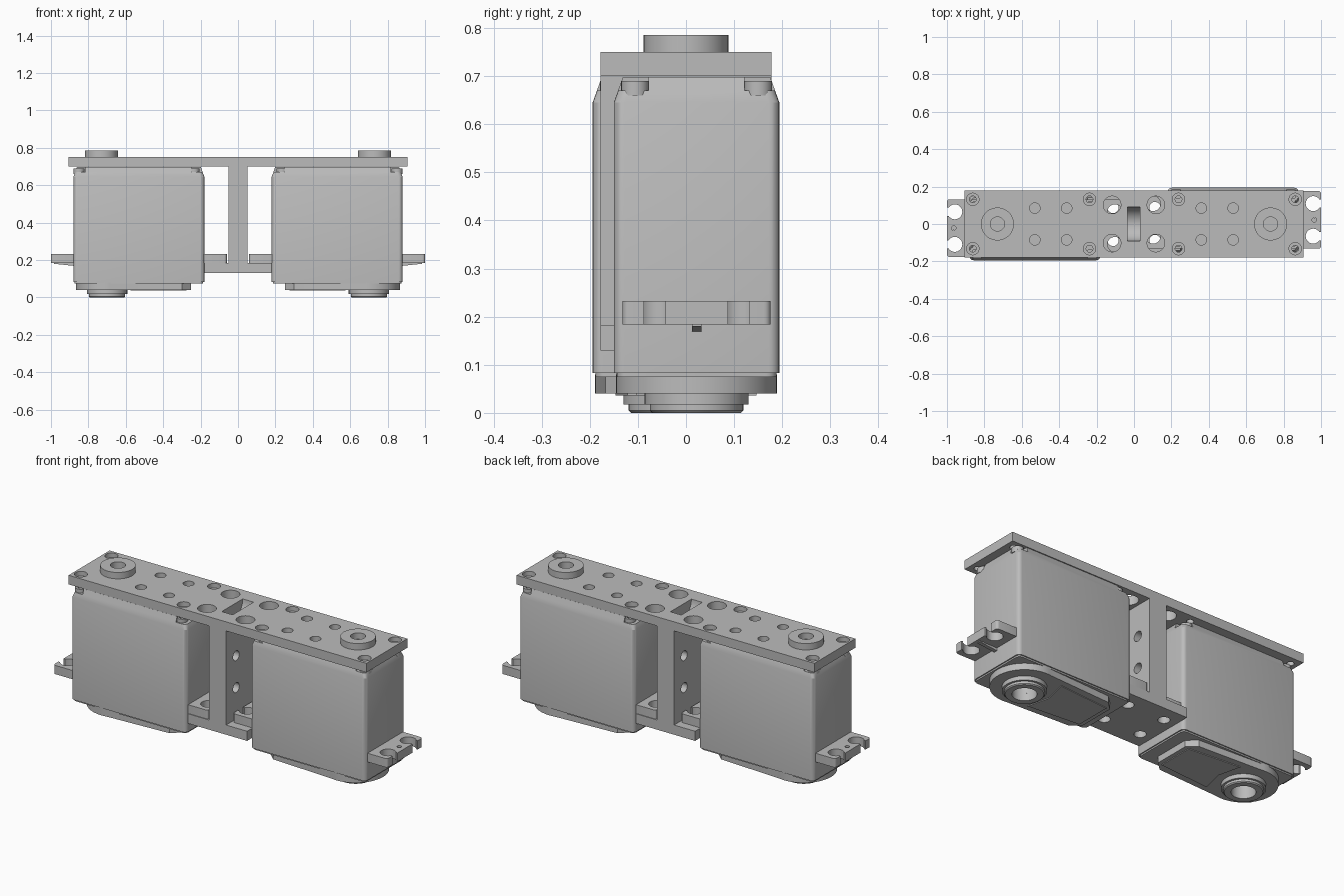
import bpy, bmesh, math
from mathutils import Matrix

cube = bpy.data.objects.get("Cube")
if cube:
    bpy.data.objects.remove(cube)

grey = bpy.data.materials.new("plain_grey")
grey.use_nodes = True
grey.diffuse_color = (0.5, 0.5, 0.5, 1)
grey.node_tree.nodes["Principled BSDF"].inputs["Base Color"].default_value = (0.5, 0.5, 0.5, 1)


def loft(bm, rings):
    """Closed skin through equal rings of points, capped at both ends."""
    loops = [[bm.verts.new(p) for p in ring] for ring in rings]
    n = len(loops[0])
    faces = [bm.faces.new(loops[0]), bm.faces.new(loops[-1])]
    for a, b in zip(loops, loops[1:]):
        for i in range(n):
            j = (i + 1) % n
            faces.append(bm.faces.new((a[i], a[j], b[j], b[i])))
    bmesh.ops.recalc_face_normals(bm, faces=faces)
    return [v for loop in loops for v in loop]


def prism(bm, outline, z0, z1):
    return loft(bm, [[(x, y, z) for x, y in outline] for z in (z0, z1)])


def box(bm, x0, x1, y0, y1, z0, z1):
    return prism(bm, [(x0, y0), (x1, y0), (x1, y1), (x0, y1)], z0, z1)


def arc(x, y, r, start, end, steps):
    angles = [math.radians(start + (end - start) * i / steps) for i in range(steps + 1)]
    return [(x + r * math.cos(a), y + r * math.sin(a)) for a in angles]


def lathe(bm, x, y, profile, steps=40):
    """Turned part: profile is a list of (radius, height)."""
    return loft(bm, [[(px, py, z) for px, py in arc(x, y, r, 0, 360, steps)[:-1]]
                     for r, z in profile])


def rounded(x0, x1, y0, y1, r):
    return (arc(x1 - r, y1 - r, r, 0, 90, 5) + arc(x0 + r, y1 - r, r, 90, 180, 5)
            + arc(x0 + r, y0 + r, r, 180, 270, 5) + arc(x1 - r, y0 + r, r, 270, 360, 5))


def make(name, bm):
    mesh = bpy.data.meshes.new(name)
    bm.to_mesh(mesh)
    bm.free()
    mesh.materials.append(grey)
    obj = bpy.data.objects.new(name, mesh)
    bpy.context.collection.objects.link(obj)
    return obj


def finish(obj, cutter_bm=None):
    bpy.ops.object.select_all(action='DESELECT')
    bpy.context.view_layer.objects.active = obj
    obj.select_set(True)
    if cutter_bm:
        cutter = make("cutter", cutter_bm)
        cutter.hide_render = True
        mod = obj.modifiers.new("cut", 'BOOLEAN')
        mod.operation, mod.solver, mod.object = 'DIFFERENCE', 'EXACT', cutter
        mod.use_self = True
        bpy.ops.object.modifier_apply(modifier="cut")
        bpy.data.objects.remove(cutter)
    bpy.ops.object.shade_smooth_by_angle(angle=math.radians(25))
    return obj


# Bracket: top plate, centre wall and foot plate as one extruded section
W, T, F = 0.905, 0.052, 0.18
section = [(-W, .75), (-W, .70), (-T, .70), (-T, .183), (-F, .183), (-F, .13),
           (F, .13), (F, .183), (T, .183), (T, .70), (W, .70), (W, .75)]
bm = bmesh.new()
loft(bm, [[(x, y, z) for x, z in section] for y in (-.178, .178)])
bracket = make("bracket", bm)

cut = bmesh.new()
for sx in (-1, 1):
    for sy in (-1, 1):
        for x in (.36, .53):
            lathe(cut, sx * x, sy * .085, [(.028, .68), (.028, .77)], 24)
        for x in (.238, .862):
            lathe(cut, sx * x, sy * .132, [(.018, .68), (.018, .725), (.033, .725), (.033, .77)], 24)
        lathe(cut, sx * .117, sy * .102, [(.047, .68), (.047, .77)], 32)
        lathe(cut, sx * .112, sy * .088, [(.03, .11), (.03, .20)], 24)
# Cross holes through the centre wall
for y in (-.09, .09):
    for z in (.355, .53):
        verts = lathe(cut, 0, 0, [(.027, -.08), (.027, .08)], 24)
        bmesh.ops.transform(cut, verts=verts,
                            matrix=Matrix.Translation((0, y, z)) @ Matrix.Rotation(math.pi / 2, 4, 'Y'))
# Rounded pocket in the top
verts = lathe(cut, 0, 0, [(.091, -.035), (.091, .031)], 40)
bmesh.ops.transform(cut, verts=verts,
                    matrix=Matrix.Translation((0, 0, .751)) @ Matrix.Rotation(math.pi / 2, 4, 'Y'))
finish(bracket, cut)

# Bosses on the top plate
for side, x in (("left", .73), ("right", -.73)):
    bm = bmesh.new()
    lathe(bm, x, 0, [(.088, .745), (.088, .785), (.038, .785), (.038, .752)], 48)
    finish(make(side + "_top_boss", bm))

# Motor parts, built on the +x side
C = .022
X0, X1, Y0, Y1 = .18, .88, C - .172, C + .172
parts = []

# Case with tapered shoulders and corner notches
bm = bmesh.new()
levels = [(.006, .075), (.006, .083), (0, .083), (0, .645), (.019, .698)]
loft(bm, [[(x, y, z) for x, y in rounded(X0 + i, X1 - i, Y0 + i, Y1 - i, .022)]
          for i, z in levels])
cut = bmesh.new()
for xa, xb in ((.1, .248), (.815, .95)):
    for ya, yb in ((-.3, C - .1), (C + .1, .3)):
        box(cut, xa, xb, ya, yb, .67, .72)
parts.append(finish(make("motor_case", bm), cut))

# Case screws in the notches
bm = bmesh.new()
for x in (.235, .85):
    for y in (C - .128, C + .128):
        lathe(bm, x, y, [(.029, .66), (.029, .69), (.015, .69), (.015, .68)], 20)
parts.append(finish(make("case_screws", bm)))

# Mounting ears with open holes
for name, inner, outer, s in (("outer_ear", X1, 1.0, 1), ("inner_ear", X0, .06, -1)):
    lo, hi = min(inner - s * .03, outer), max(inner - s * .03, outer)
    bm = bmesh.new()
    prism(bm, rounded(lo, hi, C - .154, C + .154, .014), .184, .232)
    cut = bmesh.new()
    for y in (C - .087, C + .087):
        lathe(cut, outer - s * .042, y, [(.04, .15), (.04, .26)], 32)
        a, b = sorted((outer - s * .03, outer + s * .03))
        box(cut, a, b, y - .022, y + .022, .16, .25)
    lathe(cut, outer - s * .036, C, [(.012, .15), (.012, .26)], 16)
    parts.append(finish(make(name, bm), cut))

# Small rib below the outer ear
bm = bmesh.new()
loft(bm, [[(.87, y, .19), (.87, y, .168), (.985, y, .18), (.985, y, .19)]
          for y in (C - .01, C + .01)])
parts.append(finish(make("ear_rib", bm)))

# Bottom lid, round around the shaft and narrowing away from it
SX = .70
bm = bmesh.new()
outline = arc(SX, C, .167, -100, 100, 40) + [(.30, C + .145), (.252, C + .10),
                                             (.252, C - .10), (.30, C - .145)]
prism(bm, outline, .04, .08)
cut = bmesh.new()
lathe(cut, SX, C, [(.06, .03), (.06, .07)])
parts.append(finish(make("bottom_lid", bm), cut))

# Cover panel on the lid
bm = bmesh.new()
prism(bm, [(.275, C - .10), (.575, C - .125), (.545, C), (.575, C + .125), (.275, C + .10)],
      .036, .045)
parts.append(finish(make("lid_panel", bm)))

# Stepped output collar with a bore
bm = bmesh.new()
lathe(bm, SX, C, [(.06, .041), (.108, .041), (.108, .017), (.097, .017), (.097, .005),
                  (.092, 0), (.06, 0), (.06, .041)], 48)
# Remove the two end caps so the bore stays open
bmesh.ops.delete(bm, geom=[f for f in bm.faces if len(f.verts) > 4], context='FACES_ONLY')
bmesh.ops.remove_doubles(bm, verts=bm.verts, dist=1e-5)
bmesh.ops.recalc_face_normals(bm, faces=bm.faces)
parts.append(finish(make("output_collar", bm)))

# Second motor: the same parts turned half round
for part in parts:
    base = part.name
    part.name = "left_" + base
    twin = part.copy()
    twin.name = "right_" + base
    twin.rotation_euler.z = math.pi
    bpy.context.collection.objects.link(twin)
